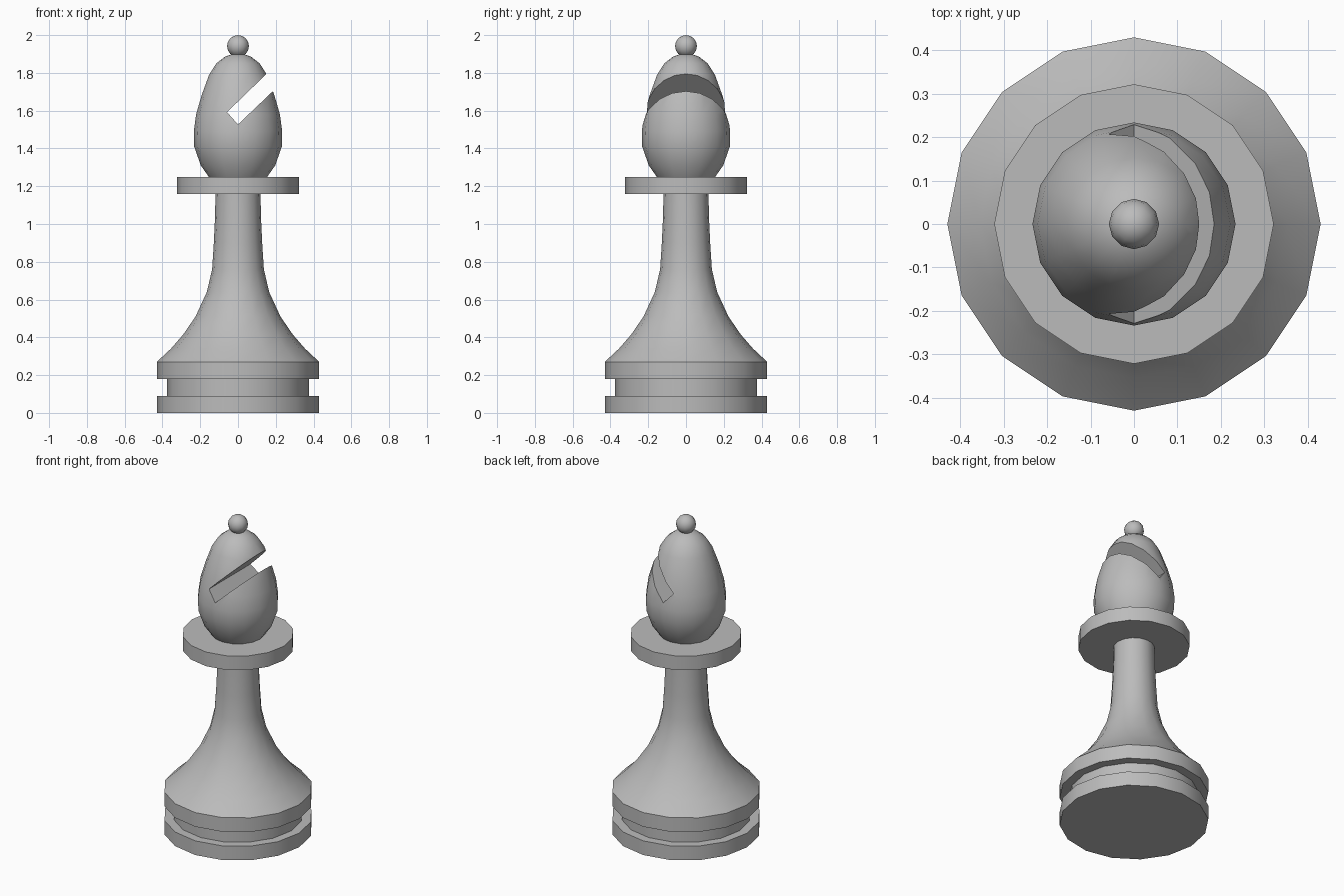
import bpy, bmesh, math

if "Cube" in bpy.data.objects:
    bpy.data.objects.remove(bpy.data.objects["Cube"])

SIDES = 16

grey = bpy.data.materials.new("plain_grey")
grey.diffuse_color = (0.5, 0.5, 0.5, 1)
grey.use_nodes = True
grey.node_tree.nodes["Principled BSDF"].inputs["Base Color"].default_value = grey.diffuse_color


def make_object(name, bm):
    bmesh.ops.recalc_face_normals(bm, faces=bm.faces)
    mesh = bpy.data.meshes.new(name)
    bm.to_mesh(mesh)
    bm.free()
    mesh.materials.append(grey)
    obj = bpy.data.objects.new(name, mesh)
    bpy.context.collection.objects.link(obj)
    return obj


def activate(obj):
    bpy.ops.object.select_all(action='DESELECT')
    obj.select_set(True)
    bpy.context.view_layer.objects.active = obj


def smooth(obj):
    activate(obj)
    bpy.ops.object.shade_smooth_by_angle(angle=math.radians(35))


def lathe(name, profile):
    """Turn (radius, z) points around the z axis, capped at both ends."""
    bm = bmesh.new()
    rings = []
    for r, z in profile:
        rings.append([bm.verts.new((r * math.cos(math.tau * i / SIDES),
                                    r * math.sin(math.tau * i / SIDES), z))
                      for i in range(SIDES)])
    for a, b in zip(rings, rings[1:]):
        for i in range(SIDES):
            j = (i + 1) % SIDES
            bm.faces.new((a[i], a[j], b[j], b[i]))
    bm.faces.new(rings[0][::-1])
    bm.faces.new(rings[-1])
    return make_object(name, bm)


# Grooved foot
foot = lathe("foot", [(0.43, 0), (0.43, 0.09), (0.375, 0.09), (0.375, 0.18),
                      (0.43, 0.18), (0.43, 0.27)])

# Flaring stem
stem = lathe("stem", [(0.43, 0.27), (0.355, 0.34), (0.29, 0.415), (0.225, 0.51),
                      (0.165, 0.64), (0.137, 0.76), (0.128, 0.9), (0.122, 1.03),
                      (0.119, 1.16)])

# Flat collar
collar = lathe("collar", [(0.322, 1.16), (0.322, 1.25)])

# Egg-shaped head
head = lathe("head", [(0.155, 1.25), (0.197, 1.31), (0.232, 1.41), (0.234, 1.49),
                      (0.222, 1.58), (0.193, 1.68), (0.153, 1.79), (0.115, 1.85),
                      (0.07, 1.885), (0.03, 1.90)])

# Slanted slot cut through the head from front to back
corners = [(0.0, 1.527), (0.37, 1.88), (0.31, 1.949), (-0.058, 1.592)]
bm = bmesh.new()
front = bm.faces.new([bm.verts.new((x, -0.5, z)) for x, z in corners])
side = bmesh.ops.extrude_face_region(bm, geom=[front], use_keep_orig=True)
bmesh.ops.translate(bm, vec=(0, 1, 0),
                    verts=[v for v in side["geom"] if isinstance(v, bmesh.types.BMVert)])
cutter = make_object("slot_cutter", bm)
cutter.hide_render = True
mod = head.modifiers.new("slot", 'BOOLEAN')
mod.operation = 'DIFFERENCE'
mod.solver = 'EXACT'
mod.object = cutter
activate(head)
bpy.ops.object.modifier_apply(modifier=mod.name)
bpy.data.objects.remove(cutter)

# Ball on top
bm = bmesh.new()
bmesh.ops.create_uvsphere(bm, u_segments=12, v_segments=8, radius=0.058)
bmesh.ops.translate(bm, vec=(0, 0, 1.942), verts=bm.verts)
ball = make_object("top_ball", bm)

for part in (foot, stem, collar, head, ball):
    smooth(part)
